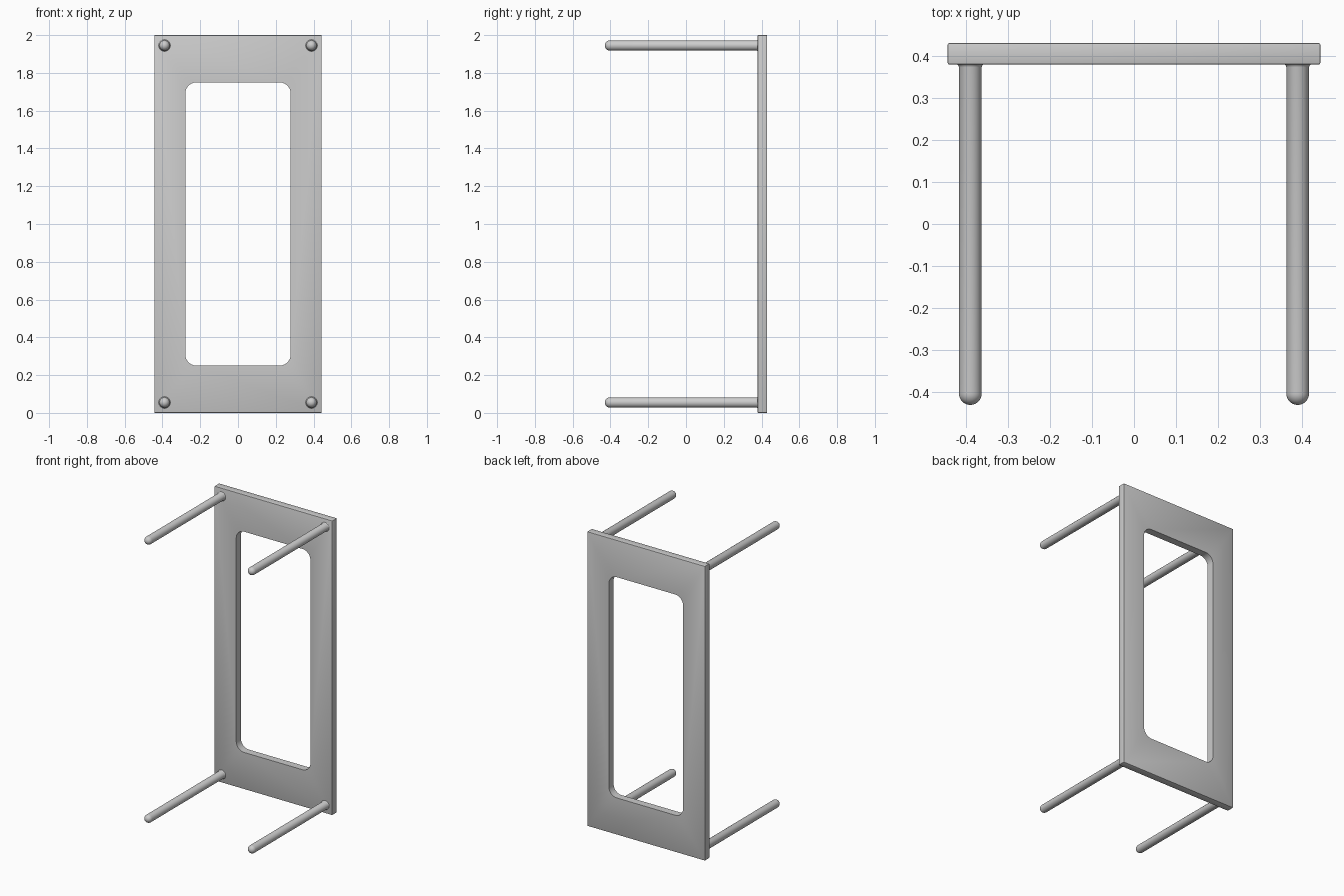
import bpy, bmesh
from math import sin, cos, pi
from mathutils import Vector

if "Cube" in bpy.data.objects:
    bpy.data.objects.remove(bpy.data.objects["Cube"])

BACK, FACE, TIP = 0.43, 0.379, -0.43


def finish(bm, name):
    bmesh.ops.recalc_face_normals(bm, faces=bm.faces)
    mesh = bpy.data.meshes.new(name)
    bm.to_mesh(mesh)
    bm.free()
    ob = bpy.data.objects.new(name, mesh)
    bpy.context.collection.objects.link(ob)
    bpy.context.view_layer.objects.active = ob
    ob.select_set(True)
    bpy.ops.object.shade_smooth_by_angle(angle=0.6)
    ob.select_set(False)
    return ob


def rounded_rect(hx, hz, r, steps):
    pts = []
    for i, (sx, sz) in enumerate([(1, 1), (-1, 1), (-1, -1), (1, -1)]):
        for k in range(steps + 1):
            a = pi / 2 * (i + k / steps)
            pts.append((sx * (hx - r) + r * cos(a), 1 + sz * (hz - r) + r * sin(a)))
    return pts


def table_top():
    # Upright slab with a rounded window
    bm = bmesh.new()
    outer = [(0.443, 2), (-0.443, 2), (-0.443, 0), (0.443, 0)]
    edges = []
    for loop in (outer, rounded_rect(0.279, 0.75, 0.06, 10)):
        vs = [bm.verts.new((x, FACE, z)) for x, z in loop]
        edges += [bm.edges.new((vs[i - 1], vs[i])) for i in range(len(vs))]
    bmesh.ops.triangle_fill(bm, edges=edges, use_beauty=True, normal=(0, -1, 0))
    ext = bmesh.ops.extrude_face_region(bm, geom=bm.faces[:], use_keep_orig=True)
    moved = [g for g in ext["geom"] if isinstance(g, bmesh.types.BMVert)]
    bmesh.ops.translate(bm, verts=moved, vec=(0, BACK - FACE, 0))
    bmesh.ops.recalc_face_normals(bm, faces=bm.faces)
    # Softly eased outer edges
    rim = [e for e in bm.edges if e.calc_face_angle(0) > 1
           and all(abs(v.co.x) > 0.44 for v in e.verts)]
    bmesh.ops.bevel(bm, geom=rim, offset=0.004, segments=2, profile=0.5, affect='EDGES')
    finish(bm, "table_top")


def leg(name, x, z):
    # Lathed rod: rounded tip, straight shaft, small flare at the slab
    r, n = 0.027, 8
    prof = [(r * sin(pi / 2 * k / n), TIP + r - r * cos(pi / 2 * k / n)) for k in range(n + 1)]
    prof += [(r, FACE - 0.006), (r + 0.001, FACE - 0.003), (r + 0.004, FACE), (0, FACE + 0.001)]
    bm = bmesh.new()
    vs = [bm.verts.new((a, y, 0)) for a, y in prof]
    es = [bm.edges.new(p) for p in zip(vs, vs[1:])]
    bmesh.ops.spin(bm, geom=vs + es, cent=(0, 0, 0), axis=(0, 1, 0), angle=2 * pi, steps=32)
    bmesh.ops.remove_doubles(bm, verts=bm.verts, dist=1e-5)
    bmesh.ops.translate(bm, verts=bm.verts, vec=Vector((x, 0, z)))
    finish(bm, name)


table_top()
for side, x in (("left", -0.389), ("right", 0.389)):
    for level, z in (("lower", 0.055), ("upper", 1.945)):
        leg(f"{level}_{side}_leg", x, z)
